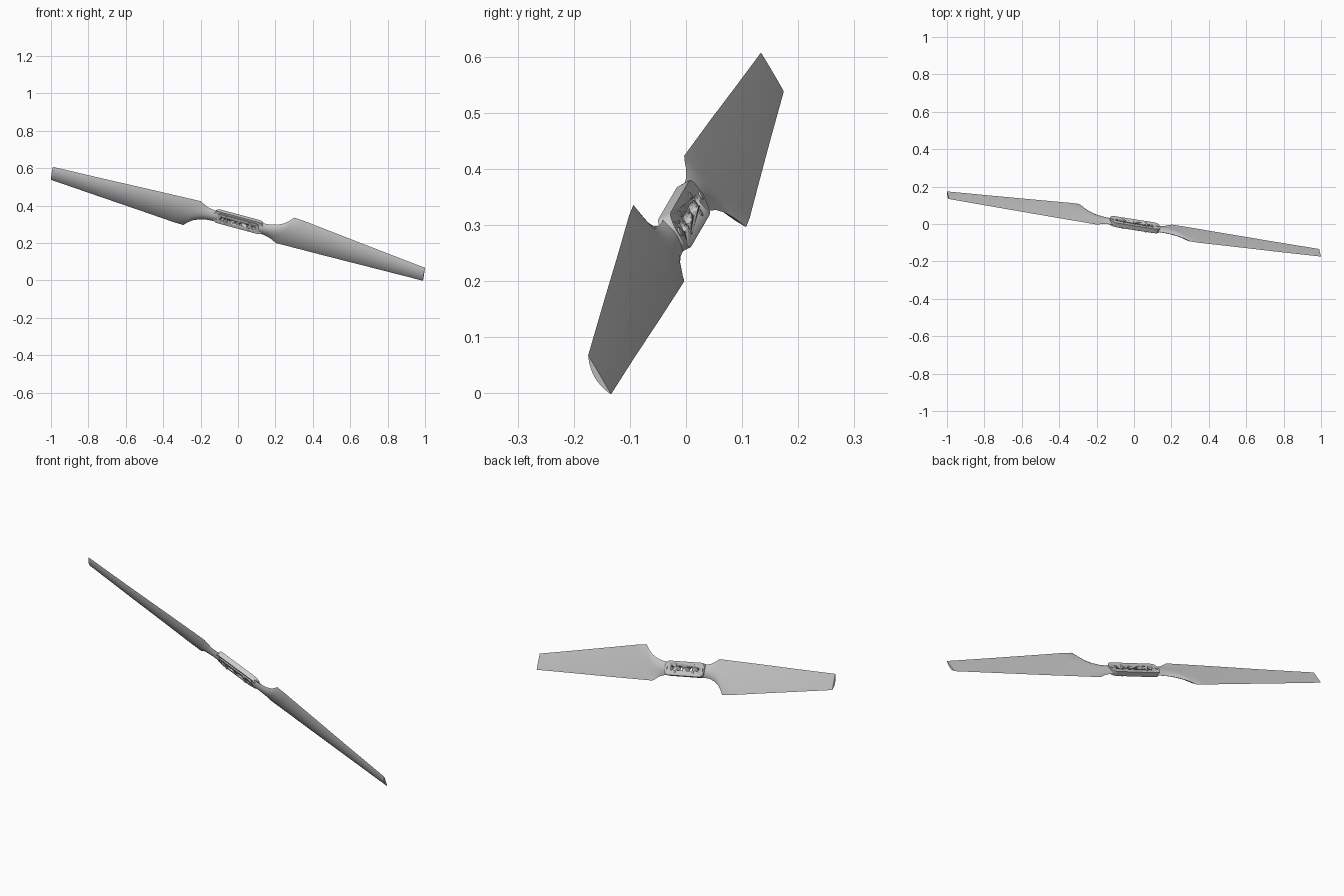
import bpy, bmesh, math
from mathutils import Matrix, Vector

if "Cube" in bpy.data.objects:
    bpy.data.objects.remove(bpy.data.objects["Cube"])

# Tilted frame: X along the span, Y along the chord, Z out of the convex face
span = Vector((0.955, -0.149, -0.257)).normalized()
chord = Vector((0.147, -0.506, 0.85))
chord = (chord - span * chord.dot(span)).normalized()
axis = span.cross(chord)
FRAME = Matrix((span, chord, axis)).transposed().to_4x4()
FRAME.translation = (0, 0, 0.3025)
HUB_Y, HUB_Z = 0.012, -0.004


def finish(bm, name, angle=35):
    bmesh.ops.recalc_face_normals(bm, faces=bm.faces)
    bm.transform(FRAME)
    me = bpy.data.meshes.new(name)
    bm.to_mesh(me)
    bm.free()
    ob = bpy.data.objects.new(name, me)
    bpy.context.collection.objects.link(ob)
    bpy.context.view_layer.objects.active = ob
    for o in bpy.context.selected_objects:
        o.select_set(False)
    ob.select_set(True)
    bpy.ops.object.shade_smooth_by_angle(angle=math.radians(angle))
    return ob


def slot(bm, cx, cy, hx, hy, r, z0, z1):
    # Rounded rectangle prism
    pts = []
    for sx, sy, a0 in ((1, 1, 0), (-1, 1, 90), (-1, -1, 180), (1, -1, 270)):
        for i in range(7):
            a = math.radians(a0 + 15 * i)
            pts.append((cx + sx * (hx - r) + r * math.cos(a),
                        HUB_Y + cy + sy * (hy - r) + r * math.sin(a)))
    lo = [bm.verts.new((x, y, HUB_Z + z0)) for x, y in pts]
    hi = [bm.verts.new((x, y, HUB_Z + z1)) for x, y in pts]
    n = len(pts)
    bm.faces.new(lo[::-1])
    bm.faces.new(hi)
    for i in range(n):
        bm.faces.new((lo[i], lo[(i + 1) % n], hi[(i + 1) % n], hi[i]))


# Stations: lower x, y, z, upper x, y, z, bulge on the convex and the flat side
half = [
    (0.130, -0.034, 0.000, 0.140, 0.034, 0.000, 0.014, 0.012),
    (0.150, -0.035, 0.000, 0.175, 0.037, -0.001, 0.014, 0.011),
    (0.172, -0.040, 0.000, 0.212, 0.047, -0.003, 0.015, 0.009),
    (0.192, -0.049, -0.001, 0.245, 0.064, -0.006, 0.016, 0.007),
    (0.208, -0.058, -0.001, 0.270, 0.085, -0.010, 0.017, 0.005),
    (0.220, -0.065, -0.002, 0.293, 0.112, -0.013, 0.018, 0.003),
    (0.300, -0.063, -0.002, 0.350, 0.109, -0.012, 0.018, 0.002),
    (0.500, -0.058, -0.001, 0.520, 0.091, -0.009, 0.016, 0.001),
    (0.770, -0.050, 0.000, 0.775, 0.065, -0.004, 0.013, 0.001),
    (1.043, -0.043, 0.000, 1.041, 0.038, 0.000, 0.010, 0.0005),
]
centre = (0, -0.036, 0, 0, 0.036, 0, 0.014, 0.012)
turned = [(-ux, -uy, uz, -lx, -ly, lz, t, b)
          for lx, ly, lz, ux, uy, uz, t, b in reversed(half)]

# Blades and neck as one loft
bm = bmesh.new()
rings = []
N = 14
for lx, ly, lz, ux, uy, uz, top, bot in turned + [centre] + half:
    lo, up = Vector((lx, ly, lz)), Vector((ux, uy, uz))
    path = [(i / N, top) for i in range(N + 1)] + [(i / N, -bot) for i in range(N - 1, 0, -1)]
    ring = []
    for u, h in path:
        u = (1 - math.cos(math.pi * u)) / 2
        p = lo.lerp(up, u)
        p.z += h * 4 * u * (1 - u)
        p.y += HUB_Y * (1 - abs(p.x) / 1.042)
        ring.append(bm.verts.new(p))
    rings.append(ring)
M = len(rings[0])
for a, b in zip(rings, rings[1:]):
    for i in range(M):
        bm.faces.new((a[i], a[(i + 1) % M], b[(i + 1) % M], b[i]))
bm.faces.new(rings[0])
bm.faces.new(rings[-1])
blades = finish(bm, "propeller_blades")

# Clamp plates on both faces of the hub
bm = bmesh.new()
slot(bm, 0, 0, 0.14, 0.036, 0.03, -0.012, 0.014)
hub = finish(bm, "hub_plate")
bm = bmesh.new()
slot(bm, 0, 0, 0.115, 0.026, 0.02, 0.005, 0.020)
clamp = finish(bm, "front_clamp")

# Cutter for the slots and end holes
bm = bmesh.new()
for s in (-1, 1):
    slot(bm, s * 0.034, 0, 0.023, 0.010, 0.009, -0.1, 0.1)
    slot(bm, s * 0.088, 0, 0.011, 0.010, 0.0095, -0.1, 0.1)
cutter = finish(bm, "slot_cutter")
cutter.hide_render = True
cutter.hide_viewport = True
for ob in (blades, hub, clamp):
    m = ob.modifiers.new("slots", 'BOOLEAN')
    m.operation = 'DIFFERENCE'
    m.solver = 'EXACT'
    m.object = cutter

# Fastening studs
bm = bmesh.new()
for s in (-1, 1):
    slot(bm, s * 0.126, 0, 0.008, 0.008, 0.0079, -0.015, 0.017)
    for t in (-1, 1):
        slot(bm, s * 0.064, t * 0.018, 0.006, 0.006, 0.0059, -0.014, 0.024)
finish(bm, "hub_studs")
